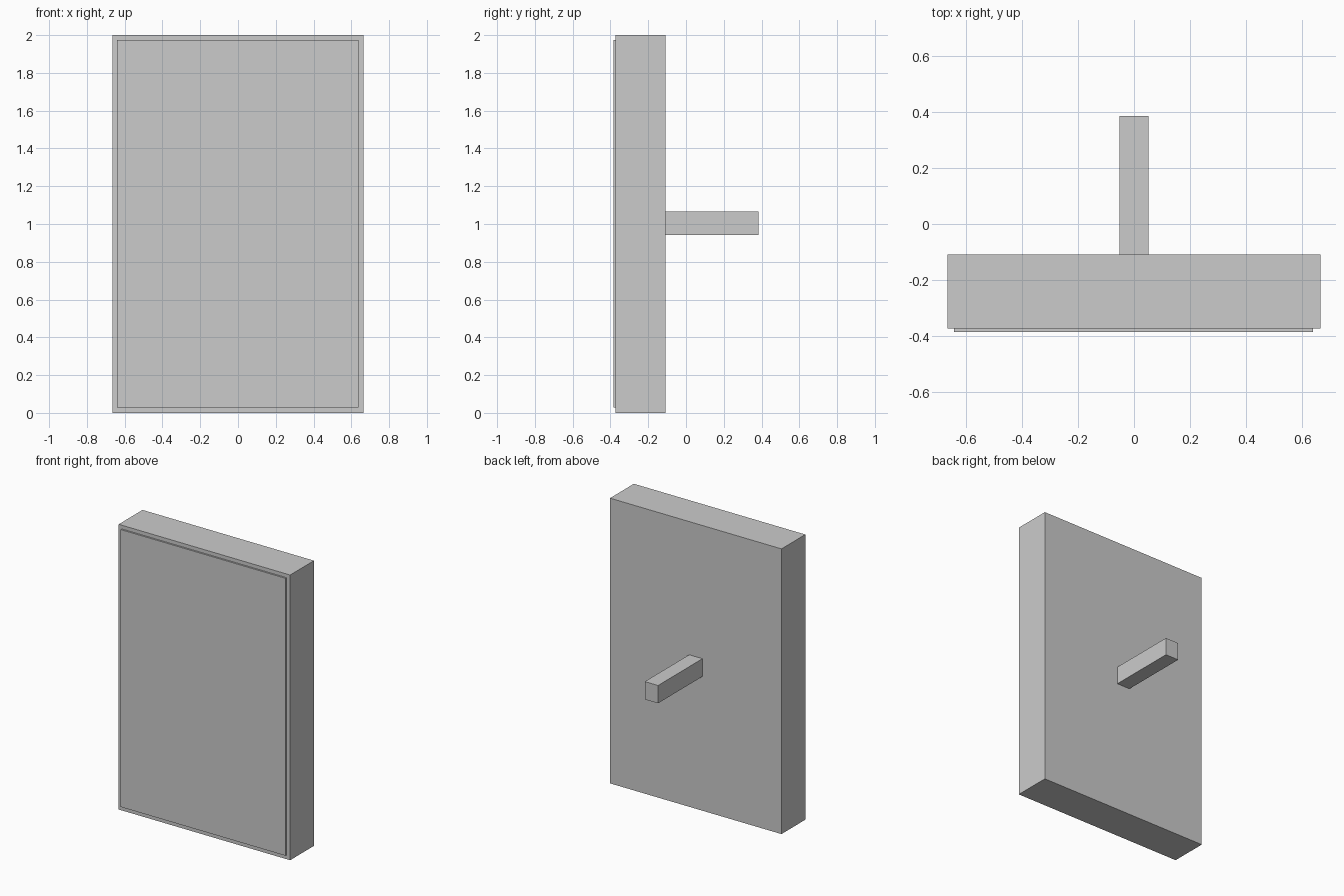
import bpy

if "Cube" in bpy.data.objects:
    bpy.data.objects.remove(bpy.data.objects["Cube"])


def box(name, x, y, z):
    """Add a box spanning the given (min, max) ranges."""
    spans = (x, y, z)
    bpy.ops.mesh.primitive_cube_add(size=1, location=[(a + b) / 2 for a, b in spans])
    obj = bpy.context.object
    obj.name = name
    obj.scale = [b - a for a, b in spans]
    bpy.ops.object.transform_apply(location=False, rotation=False, scale=True)
    return obj


FRONT, BACK = -0.372, -0.108

# Thick upright panel
box("panel_body", (-0.665, 0.665), (FRONT, BACK), (0, 2))

# Thin raised face on the front
box("front_face", (-0.641, 0.638), (-0.384, FRONT), (0.029, 1.974))

# Mounting arm sticking out of the back
box("rear_arm", (-0.052, 0.051), (BACK, 0.384), (0.941, 1.066))
